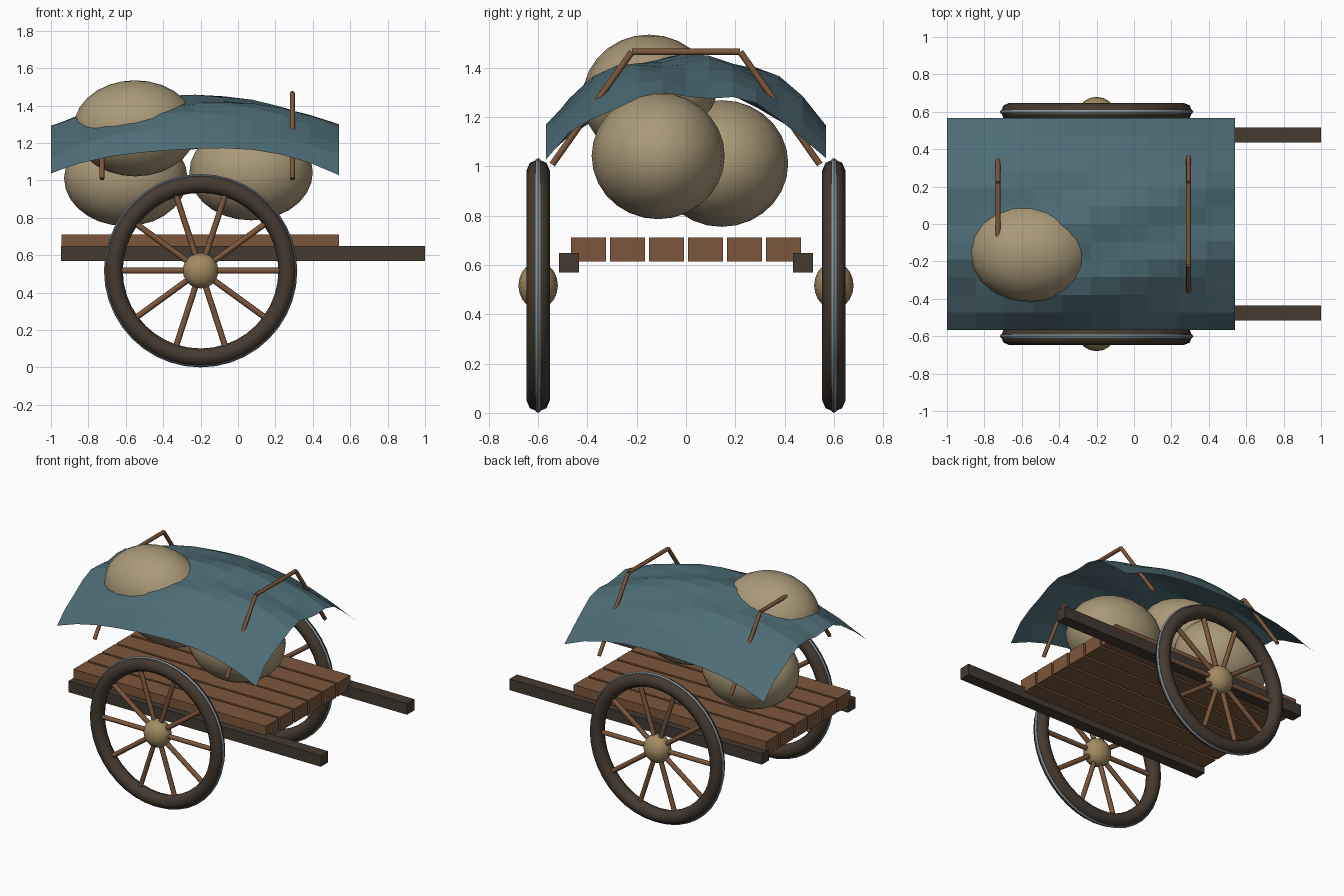
import bpy, math
from mathutils import Vector

if "Cube" in bpy.data.objects:
    bpy.data.objects.remove(bpy.data.objects["Cube"])


def mat(name, c):
    m = bpy.data.materials.new(name)
    m.diffuse_color = (*c, 1)
    m.use_nodes = True
    m.node_tree.nodes["Principled BSDF"].inputs["Base Color"].default_value = m.diffuse_color
    return m


WOOD = mat("wood", (0.20, 0.095, 0.045))
DARK = mat("dark_wood", (0.058, 0.042, 0.03))
BURLAP = mat("burlap", (0.40, 0.32, 0.19))
BRASS = mat("hub_brass", (0.36, 0.26, 0.12))
STEEL = mat("steel", (0.25, 0.31, 0.35))
CLOTH = mat("cloth", (0.075, 0.15, 0.18))


def finish(name, m, smooth=True):
    o = bpy.context.object
    o.name = name
    o.data.materials.append(m)
    if smooth:
        bpy.ops.object.shade_smooth_by_angle(angle=math.radians(50))
    return o


def box(name, loc, size, m):
    bpy.ops.mesh.primitive_cube_add(size=1, location=loc)
    o = finish(name, m, False)
    o.scale = size
    return o


def ball(name, loc, radii, m, seg=20, rings=14):
    bpy.ops.mesh.primitive_uv_sphere_add(segments=seg, ring_count=rings, radius=1, location=loc)
    finish(name, m).scale = radii


def rod(name, a, b, r, m, sides=8):
    a, b = Vector(a), Vector(b)
    bpy.ops.mesh.primitive_cylinder_add(vertices=sides, radius=r, depth=(b - a).length, location=(a + b) / 2)
    finish(name, m).rotation_euler = (b - a).to_track_quat('Z', 'Y').to_euler()


def ring(name, loc, major, minor, m, sides):
    bpy.ops.mesh.primitive_torus_add(location=loc, rotation=(math.pi / 2, 0, 0), major_radius=major,
                                     minor_radius=minor, major_segments=40, minor_segments=sides)
    finish(name, m)


# deck planks
for i in range(6):
    box("deck_plank", (-0.202, (i - 2.5) * 0.158, 0.663), (1.485, 0.142, 0.097), WOOD)

for s in (-1, 1):
    # side rail running forward into a shaft
    rail = box("shaft_rail", (0.027, s * 0.475, 0.609), (1.946, 0.081, 0.078), DARK)
    # wheel: rim, tyre, hub and spokes
    c = Vector((-0.2, s * 0.6, 0.517))
    ring("wheel_rim", c, 0.464, 0.048, DARK, 8)
    ring("wheel_tyre", c, 0.505, 0.012, STEEL, 6)
    ball("wheel_hub", c, (0.095, 0.08, 0.095), BRASS, 16, 10)
    for k in range(10):
        a = k * math.tau / 10
        d = Vector((math.cos(a), 0, math.sin(a)))
        rod("wheel_spoke", c + d * 0.06, c + d * 0.435, 0.016, WOOD)

# cargo sacks
for p in ((0.07, -0.113, 1.043), (-0.6, 0.145, 1.012), (-0.55, -0.15, 1.278)):
    ball("sack", p, (0.33, 0.27, 0.257), BURLAP)

# bent canopy hoops
pts = ((-0.543, 1.008), (-0.22, 1.465), (0.22, 1.465), (0.543, 1.008))
for x in (-0.727, 0.291):
    for p, q in zip(pts, pts[1:]):
        rod("canopy_hoop", (x, *p), (x, *q), 0.013, WOOD)

# draped, creased canopy cloth
NX, NY = 10, 12
verts = []
for i in range(NX + 1):
    for j in range(NY + 1):
        x, y = -1 + 1.54 * i / NX, -0.568 + 1.136 * j / NY
        z = 1.445 - 0.155 * ((x + 0.23) / 0.77) ** 2 - 0.265 * abs(y / 0.568) ** 2.6
        z += 0.014 * math.sin(17 * y - 5 * x)
        verts.append((x, y, z))
n = NY + 1
faces = [(i * n + j, (i + 1) * n + j, (i + 1) * n + j + 1, i * n + j + 1)
         for i in range(NX) for j in range(NY)]
me = bpy.data.meshes.new("canopy_cloth")
me.from_pydata(verts, [], faces)
me.materials.append(CLOTH)
bpy.context.collection.objects.link(bpy.data.objects.new("canopy_cloth", me))
